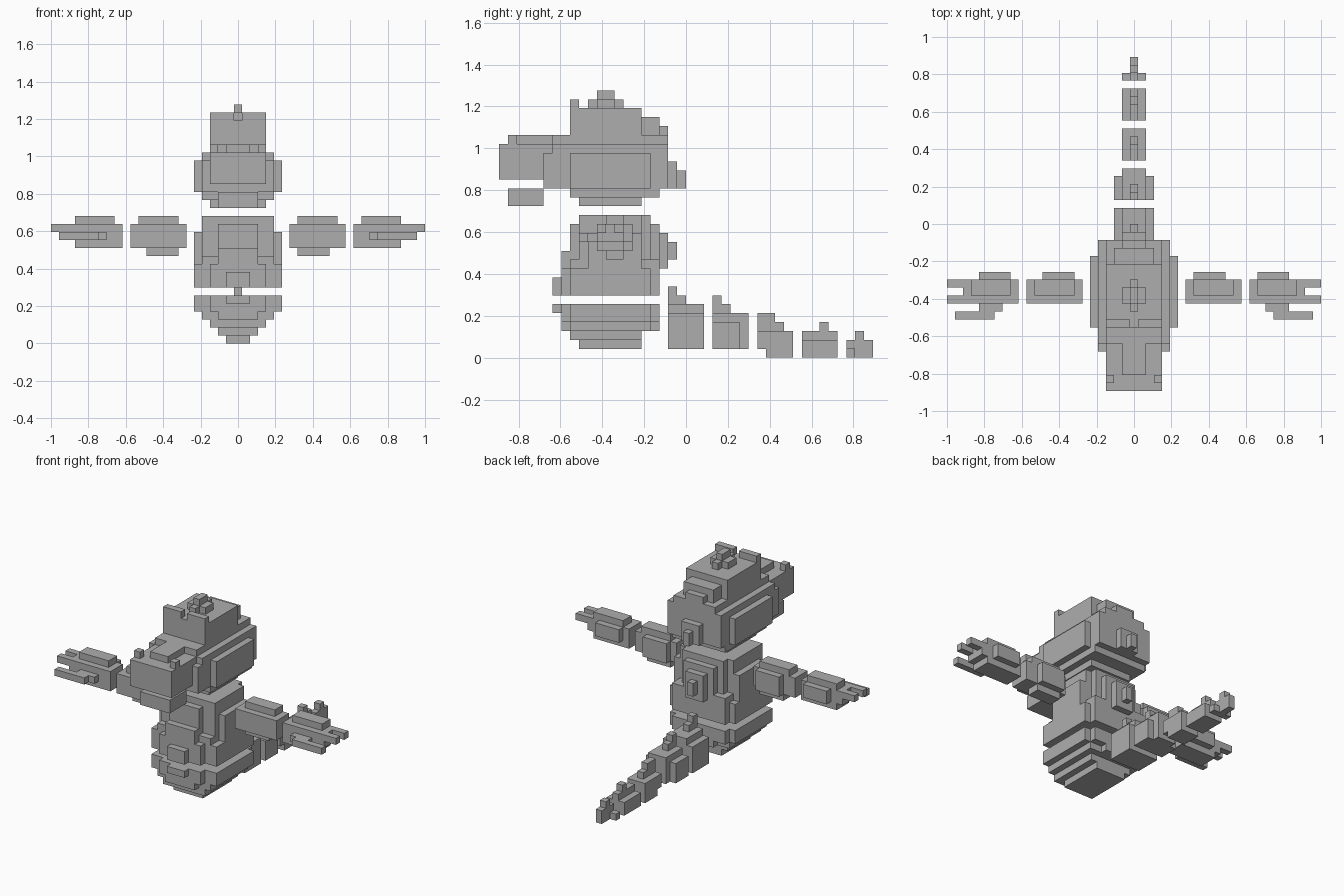
import bpy
import bmesh
from mathutils import Vector

cube = bpy.data.objects.get("Cube")
if cube:
    bpy.data.objects.remove(cube, do_unlink=True)

# One cell of the block grid: the arm span is 47 cells, the depth 42
CELL = 2 / 47
HALF_DEPTH = 21

grey = bpy.data.materials.new("plain_grey")
grey.diffuse_color = (0.42, 0.42, 0.42, 1)
grey.use_nodes = True
grey.node_tree.nodes["Principled BSDF"].inputs["Base Color"].default_value = grey.diffuse_color


def fill(cells, xs, ys, zs):
    """Add every grid cell of a box to the set."""
    cells.update((x, y, z) for x in range(*xs) for y in range(*ys) for z in range(*zs))


def block_mesh(name, cells):
    """Make one object from the outer shell of a set of cells."""
    bm = bmesh.new()
    for cell in cells:
        for axis in range(3):
            for side in (-1, 1):
                neighbour = list(cell)
                neighbour[axis] += side
                if tuple(neighbour) in cells:
                    continue
                normal, u = Vector(), Vector()
                normal[axis] = side / 2
                u[(axis + 1) % 3] = 0.5
                v = normal.cross(u) * 2
                middle = Vector(cell) + Vector((0, 0.5 - HALF_DEPTH, 0.5)) + normal
                corners = (u + v, v - u, -u - v, u - v)
                bm.faces.new([bm.verts.new((middle + c) * CELL) for c in corners])
    bmesh.ops.remove_doubles(bm, verts=bm.verts, dist=CELL / 100)
    bmesh.ops.dissolve_limit(bm, angle_limit=0.01, verts=bm.verts, edges=bm.edges)
    mesh = bpy.data.meshes.new(name)
    bm.to_mesh(mesh)
    bm.free()
    mesh.materials.append(grey)
    obj = bpy.data.objects.new(name, mesh)
    bpy.context.collection.objects.link(obj)
    return obj


def centred_part(name, boxes, holes=()):
    """Boxes are (half width, y start, y end, z start, z end), mirrored about x."""
    cells, gaps = set(), set()
    for target, source in ((cells, boxes), (gaps, holes)):
        for half, y0, y1, z0, z1 in source:
            fill(target, (-half, half + 1), (y0, y1), (z0, z1))
    block_mesh(name, cells - gaps)


def paired_part(name, boxes):
    """Boxes are (x start, x end, y start, y end, z start, z end) on the left side."""
    cells = set()
    for x0, x1, y0, y1, z0, z1 in boxes:
        fill(cells, (x0, x1), (y0, y1), (z0, z1))
    block_mesh("left_" + name, cells)
    block_mesh("right_" + name, {(-x, y, z) for x, y, z in cells})


# Head: snout, cheeks, dome, brow, crest and back of the skull
centred_part("head", [
    (3, 0, 8, 20, 24),
    (1, 2, 8, 24, 25),
    (4, 5, 19, 19, 23),
    (4, 6, 19, 23, 24),
    (5, 8, 17, 19, 23),
    (4, 8, 18, 18, 19),
    (3, 9, 16, 17, 18),
    (3, 6, 19, 24, 25),
    (3, 8, 16, 25, 28),
    (2, 15, 18, 25, 27),
    (1, 18, 19, 25, 26),
    (3, 8, 9, 28, 29),
    (1, 11, 13, 28, 29),
    (0, 10, 14, 28, 29),
    (0, 11, 13, 29, 30),
    (1, 19, 20, 19, 22),
    (0, 20, 21, 19, 21),
], holes=[(0, 8, 9, 28, 29)])

# Nostril bumps on the tip of the snout
paired_part("nostril", [(3, 4, 1, 2, 24, 25)])

# Lower jaw hangs below the snout
centred_part("jaw", [(2, 1, 5, 17, 19)])

# Torso: rounded column, belly plates and a spine bump
centred_part("torso", [
    (2, 8, 18, 7, 15),
    (3, 9, 17, 7, 16),
    (4, 9, 16, 7, 16),
    (5, 10, 16, 7, 14),
    (4, 8, 18, 7, 11),
    (5, 8, 17, 7, 10),
    (2, 7, 8, 7, 12),
    (3, 7, 8, 7, 10),
    (1, 6, 7, 7, 9),
    (1, 18, 19, 10, 14),
    (0, 19, 20, 11, 13),
])

# Hips: a bowl that narrows downwards
centred_part("hips", [
    (2, 9, 16, 1, 2),
    (3, 8, 16, 2, 3),
    (4, 8, 17, 3, 4),
    (2, 7, 18, 3, 4),
    (5, 8, 17, 4, 6),
    (4, 8, 18, 4, 6),
    (3, 7, 8, 4, 6),
    (1, 6, 7, 5, 6),
])

# Tail: five shrinking segments, each with a spine ridge
tail = [
    [(2, 19, 23, 1, 5), (1, 19, 23, 5, 6), (0, 19, 20, 6, 8), (0, 20, 21, 6, 7)],
    [(2, 24, 27, 1, 4), (1, 24, 28, 1, 5), (0, 24, 25, 5, 7), (0, 25, 26, 5, 6)],
    [(1, 29, 33, 1, 3), (1, 30, 33, 0, 1), (0, 29, 31, 3, 5), (0, 31, 32, 3, 4)],
    [(1, 34, 38, 0, 2), (0, 34, 38, 2, 3), (0, 36, 37, 3, 4)],
    [(1, 39, 40, 0, 1), (0, 39, 42, 0, 2), (0, 40, 41, 2, 3)],
]
for number, boxes in enumerate(tail, start=1):
    centred_part(f"tail_segment_{number}", boxes)

# Upper arms
paired_part("upper_arm", [
    (7, 14, 11, 14, 12, 15),
    (8, 12, 11, 15, 12, 15),
    (8, 13, 12, 14, 15, 16),
    (8, 12, 12, 14, 11, 12),
])

# Forearms with two fingers and a thumb
paired_part("forearm", [
    (15, 21, 11, 14, 12, 15),
    (16, 20, 11, 15, 13, 15),
    (16, 21, 12, 14, 15, 16),
    (17, 22, 11, 14, 13, 15),
    (21, 24, 13, 14, 14, 15),
    (21, 24, 11, 12, 14, 15),
    (17, 20, 10, 11, 13, 14),
    (18, 23, 9, 10, 13, 14),
])
